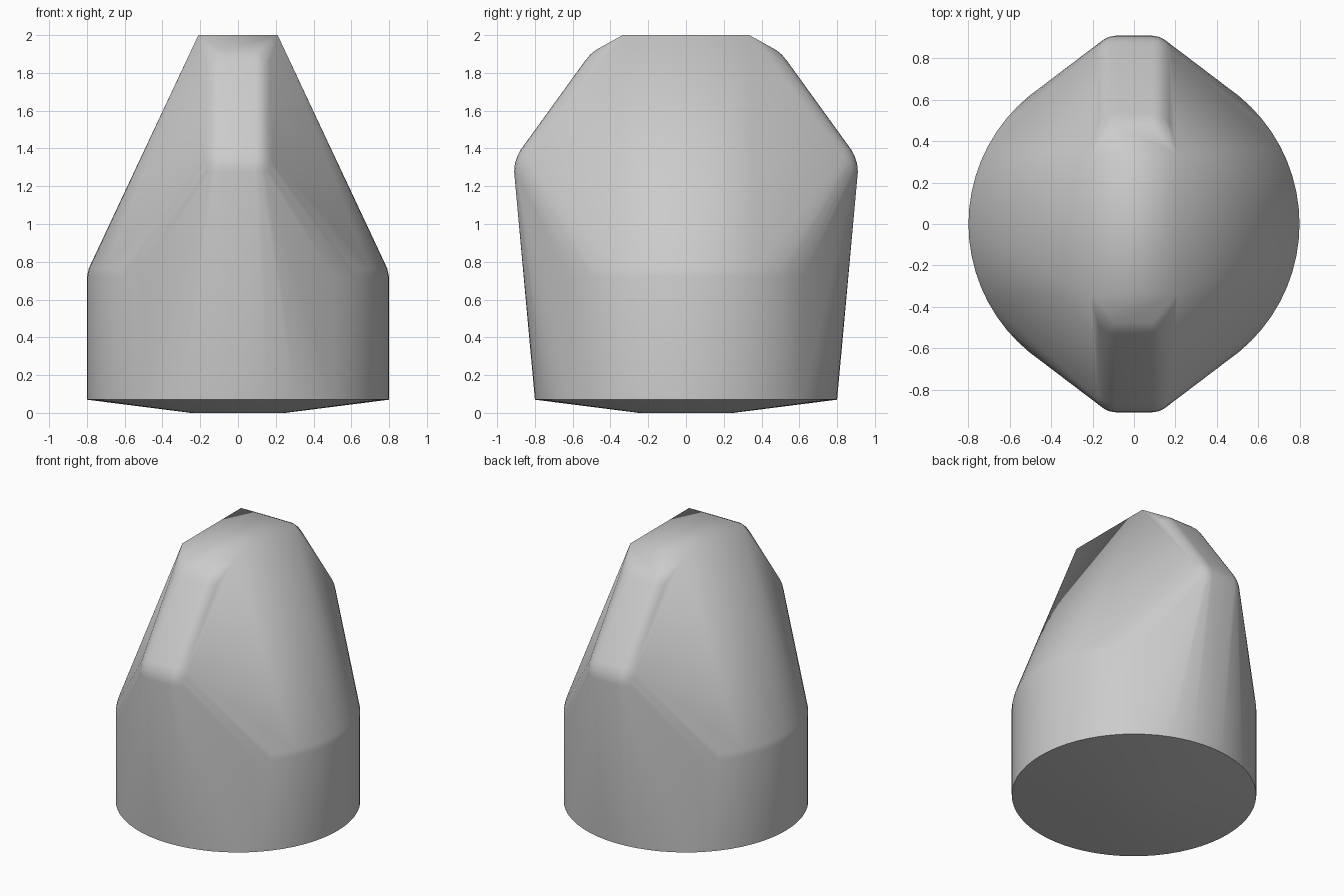
import bpy, bmesh, math
from math import sin, cos, pi

cube = bpy.data.objects.get("Cube")
if cube:
    bpy.data.objects.remove(cube, do_unlink=True)

grey = bpy.data.materials.new("plain grey")
grey.use_nodes = True
colour = (0.6, 0.6, 0.6, 1)
grey.diffuse_color = colour
grey.node_tree.nodes["Principled BSDF"].inputs["Base Color"].default_value = colour


def ring(radius, z, sides=64):
    return [(radius * cos(2 * pi * i / sides), radius * sin(2 * pi * i / sides), z)
            for i in range(sides)]


def ellipsoid(cx, cy, cz, rx, r, rings=16, sides=32):
    pts = []
    for j in range(rings + 1):
        a = pi * j / rings
        for i in range(sides):
            b = 2 * pi * i / sides
            pts.append((cx + rx * sin(a) * cos(b), cy + r * sin(a) * sin(b), cz + r * cos(a)))
    return pts


# Round base with a shallow dished underside and softened shoulder
points = ring(0.25, 0) + ring(0.8, 0.07) + ring(0.8, 0.72) + ring(0.79, 0.765)

# Narrow crest: flat top and rounded corners at both ends
for sx in (-1, 1):
    for sy in (-1, 1):
        points.append((sx * 0.21, sy * 0.335, 2))
        for y, z in ((0.70, 1.277), (0.36, 1.747)):
            points += ellipsoid(sx * 0.09, sy * y, z, 0.14, 0.21)

# Wrap everything in one tight skin
bm = bmesh.new()
for p in points:
    bm.verts.new(p)
bmesh.ops.remove_doubles(bm, verts=bm.verts, dist=0.0005)
bmesh.ops.convex_hull(bm, input=bm.verts)
loose = [v for v in bm.verts if not v.link_faces]
bmesh.ops.delete(bm, geom=loose, context='VERTS')
bmesh.ops.dissolve_limit(bm, angle_limit=math.radians(0.3), verts=bm.verts, edges=bm.edges)
bmesh.ops.recalc_face_normals(bm, faces=bm.faces)

mesh = bpy.data.meshes.new("tapered_body")
bm.to_mesh(mesh)
bm.free()
mesh.materials.append(grey)
body = bpy.data.objects.new("tapered_body", mesh)
bpy.context.collection.objects.link(body)
bpy.context.view_layer.objects.active = body
body.select_set(True)
bpy.ops.object.shade_smooth_by_angle(angle=math.radians(30))
